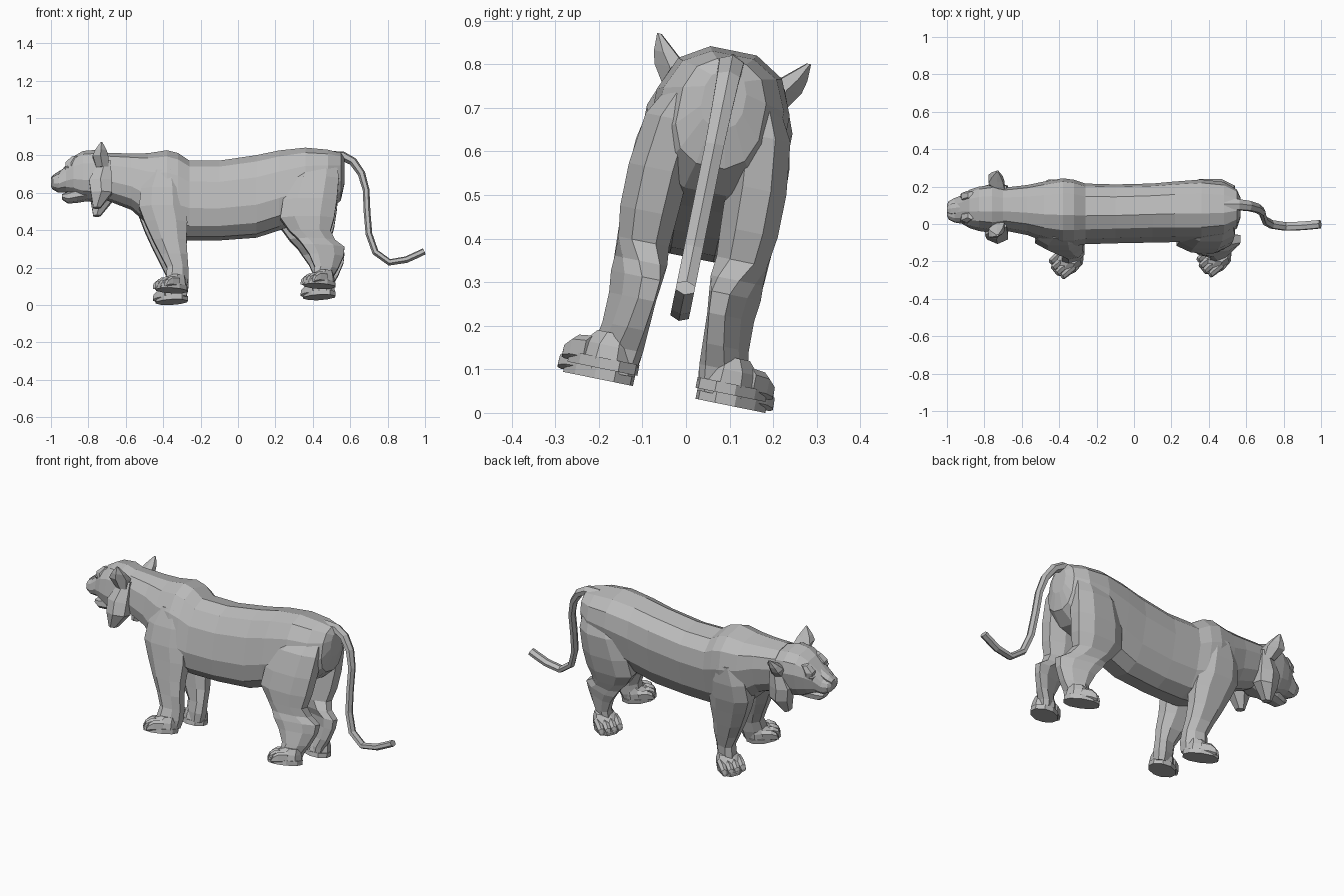
import bpy, bmesh
from math import sin, cos, pi, radians, copysign
from mathutils import Matrix, Vector

cube = bpy.data.objects.get("Cube")
if cube:
    bpy.data.objects.remove(cube)

fur = bpy.data.materials.new("plain_grey")
fur.use_nodes = True
GREY = (0.5, 0.5, 0.5, 1)
fur.diffuse_color = GREY
fur.node_tree.nodes["Principled BSDF"].inputs["Base Color"].default_value = GREY

# The whole animal leans sideways about its long axis
LEAN = Matrix.Translation((0, -0.05, 0.047)) @ Matrix.Rotation(radians(-11.5), 4, "X")


def oval(n, power):
    """Unit oval points, squarer as power falls."""
    for i in range(n):
        t = 2 * pi * (i + 0.5) / n
        yield tuple(copysign(abs(f) ** power, f) for f in (cos(t), sin(t)))


def ring_x(x, top, bottom, half, n=12):
    mid, rise = (top + bottom) / 2, (top - bottom) / 2
    return [Vector((x, half * a, mid + rise * b / sin(pi / 2 - (pi / n if n % 4 == 0 else 0)) ** 0.8))
            for a, b in oval(n, 0.8)]


def ring_z(z, x0, x1, y0, y1, skew=0.0, n=8):
    """Flat ring; skew pulls the rear inward and the front outward."""
    rx, ry = (x1 - x0) / 2 * 1.06, (y1 - y0) / 2 * 1.06
    return [Vector(((x0 + x1) / 2 + rx * a, (y0 + y1) / 2 + ry * b - skew * rx * a, z))
            for a, b in oval(n, 0.85)]


def loft(name, rings, mirrored=False):
    """Skin a chain of equal rings and cap both ends."""
    bm = bmesh.new()
    loops = [[bm.verts.new(p) for p in ring] for ring in rings]
    n = len(loops[0])
    for a, b in zip(loops, loops[1:]):
        for i in range(n):
            j = (i + 1) % n
            bm.faces.new((a[i], a[j], b[j], b[i]))
    bm.faces.new(loops[0])
    bm.faces.new(loops[-1])
    bmesh.ops.recalc_face_normals(bm, faces=bm.faces)
    mesh = bpy.data.meshes.new(name)
    bm.to_mesh(mesh)
    bm.free()
    mesh.materials.append(fur)
    obj = bpy.data.objects.new(name, mesh)
    bpy.context.collection.objects.link(obj)
    obj.matrix_world = LEAN
    if mirrored:
        obj.modifiers.new("mirror", "MIRROR").use_axis = (False, True, False)
        obj.modifiers["mirror"].use_mirror_merge = False
    return obj


# Torso and neck: x, top, bottom, half width
loft("torso", [ring_x(*s) for s in (
    (-0.70, .775, .53, .11), (-0.57, .77, .48, .13), (-0.48, .77, .40, .155),
    (-0.38, .785, .34, .175), (-0.32, .77, .32, .17), (-0.26, .73, .315, .155),
    (-0.10, .73, .315, .15), (0.10, .76, .33, .15), (0.22, .785, .37, .155),
    (0.36, .80, .43, .16), (0.48, .79, .47, .145), (0.55, .775, .53, .10),
    (0.57, .75, .62, .05))])

# Head, muzzle and lower jaw
loft("head", [ring_x(*s) for s in (
    (-0.66, .76, .55, .10), (-0.76, .79, .52, .125), (-0.83, .785, .53, .115),
    (-0.88, .755, .555, .10), (-0.92, .71, .57, .075), (-0.96, .665, .57, .065),
    (-0.99, .65, .585, .05), (-1.0, .635, .60, .03))])
loft("lower_jaw", [ring_x(*s, n=8) for s in (
    (-0.78, .58, .53, .07), (-0.86, .58, .515, .06), (-0.91, .565, .51, .045),
    (-0.94, .555, .53, .03))])
loft("nose", [ring_x(*s, n=6) for s in (
    (-0.93, .70, .65, .03), (-0.98, .668, .63, .03), (-1.0, .65, .625, .018))])

# Cheek ruffs, brows, eyes and ears: z, x range, y range
loft("cheek_ruff", [ring_z(*s, n=6) for s in (
    (.72, -.74, -.68, .08, .12), (.61, -.80, -.67, .06, .155),
    (.54, -.79, -.67, .06, .165), (.46, -.775, -.735, .08, .135))], True)
loft("brow", [ring_z(*s, n=6) for s in (
    (.66, -.92, -.86, .03, .085), (.715, -.925, -.86, .03, .085),
    (.75, -.89, -.85, .035, .075))], True)
loft("eye", [ring_z(*s, n=6) for s in (
    (.675, -.92, -.895, .05, .075), (.688, -.93, -.89, .045, .082),
    (.70, -.92, -.895, .05, .075))], True)
loft("ear", [ring_z(*s, skew=k, n=6) for s, k in (
    ((.68, -.76, -.69, .08, .135), 0), ((.735, -.78, -.69, .09, .17), .4),
    ((.765, -.765, -.70, .125, .178), .3), ((.805, -.735, -.725, .17, .18), 0))], True)

# Legs: z, x range, y range, skew
loft("front_leg", [ring_z(*s) for s in (
    (.66, -.47, -.32, .05, .16), (.56, -.52, -.29, .045, .18), (.46, -.53, -.28, .045, .185),
    (.38, -.50, -.27, .05, .18), (.28, -.455, -.275, .06, .175), (.20, -.415, -.27, .07, .17),
    (.13, -.38, -.265, .075, .165, .2), (.07, -.385, -.265, .075, .175, .3),
    (.02, -.37, -.275, .08, .17, .3))], True)
loft("hind_leg", [ring_z(*s) for s in (
    (.71, .33, .53, .03, .12), (.62, .28, .54, .035, .17), (.50, .24, .53, .045, .185),
    (.40, .225, .515, .05, .185), (.33, .275, .495, .055, .175), (.285, .32, .52, .06, .165, .2),
    (.25, .345, .57, .07, .16, .3), (.20, .38, .565, .075, .155, .35),
    (.13, .41, .535, .075, .16, .4), (.08, .405, .505, .075, .17, .4),
    (.04, .41, .495, .08, .165, .4))], True)


# Paws: splayed sole pad, sloping foot and four toes
def paw(name, x, y, z):
    turn = Matrix.Translation((x, y, z)) @ Matrix.Rotation(radians(-38), 4, "Z")

    def place(rings):
        return [[turn @ p for p in ring] for ring in rings]

    loft(name + "_pad", place([
        [Vector((.095 * a, .07 * b, h)) for a, b in oval(10, .9)] for h in (0, .025)]), True)
    loft(name + "_top", place([ring_z(*s) for s in (
        (.02, -.06, .085, -.062, .062), (.055, -.05, .08, -.058, .058),
        (.085, -.01, .07, -.045, .045))]), True)
    for i in range(4):
        side = (i - 1.5) * .034
        tip = -.098 + .012 * abs(i - 1.5)
        rings = []
        for dx, top, half in ((.085, .07, .017), (.035, .066, .019), (.008, .045, .017), (0, .02, .011)):
            ring = ring_x(tip + dx, top, .006, half, 6)
            rings.append([p + Vector((0, side, 0)) for p in ring])
        loft(f"{name}_toe_{i + 1}", place(rings), True)


paw("front_paw", -.355, .155, 0)
paw("hind_paw", .435, .15, .025)

# Tail: a hexagonal tube swept along a curve in the middle plane
path = [Vector((x, 0, z)) for x, z in (
    (.48, .765), (.56, .765), (.615, .735), (.66, .67), (.685, .58), (.69, .46),
    (.70, .34), (.735, .24), (.81, .185), (.90, .20), (.965, .23), (.995, .245))]
rings = []
for i, p in enumerate(path):
    ahead = (path[min(i + 1, len(path) - 1)] - path[max(i - 1, 0)]).normalized()
    up = Vector((ahead.z, 0, -ahead.x))
    r = .028 - .01 * min(i, 4) / 4
    rings.append([p + up * r * b + Vector((0, (r + .007) * a, 0)) for a, b in oval(6, 1)])
loft("tail", rings)
